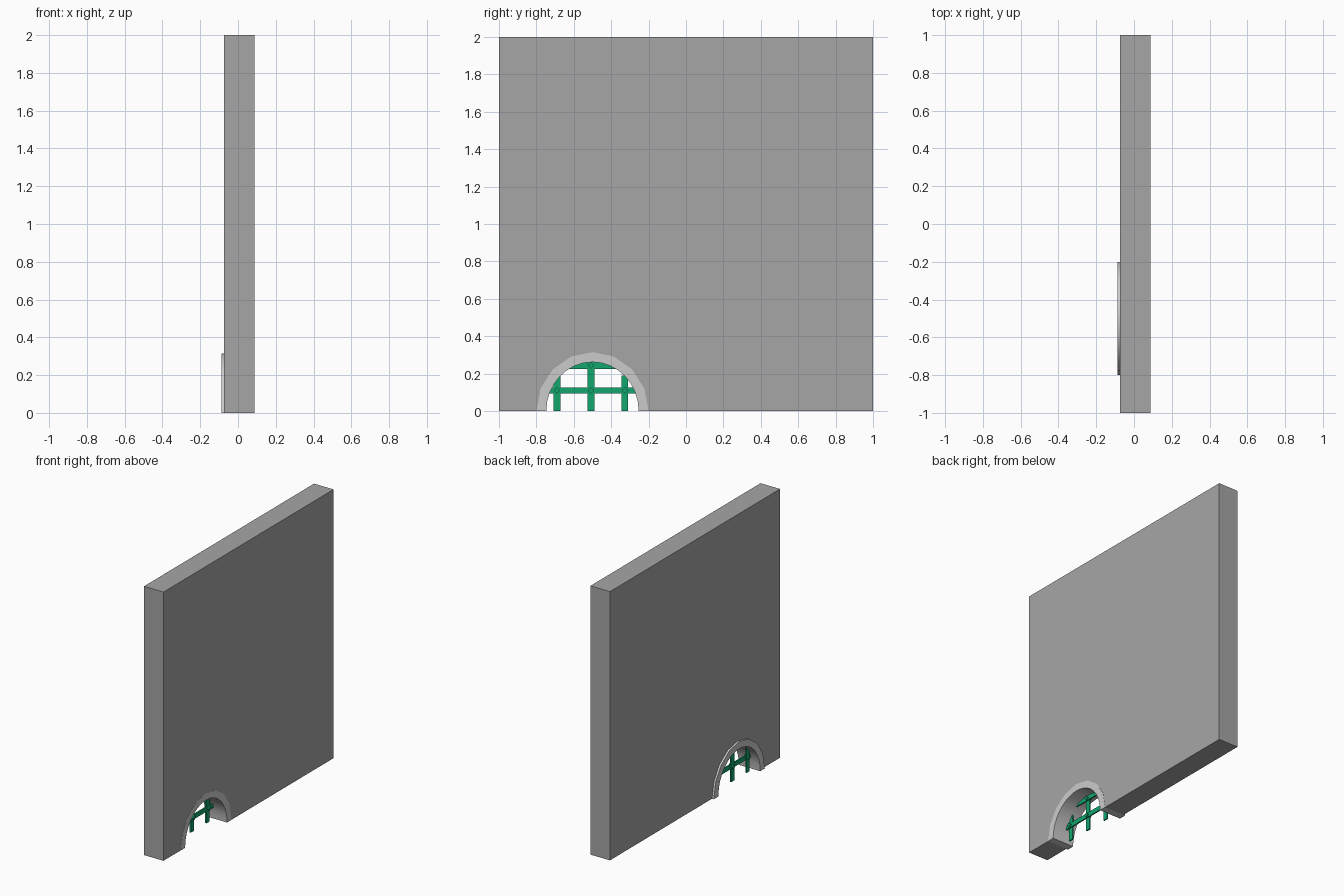
import bpy, bmesh, math
from mathutils import Matrix

if "Cube" in bpy.data.objects:
    bpy.data.objects.remove(bpy.data.objects["Cube"])

CY = -0.5  # centre of the drain arch


def material(name, color):
    mat = bpy.data.materials.new(name)
    mat.diffuse_color = (*color, 1)
    mat.use_nodes = True
    mat.node_tree.nodes["Principled BSDF"].inputs["Base Color"].default_value = mat.diffuse_color
    return mat


def finish(name, bm, mat):
    bmesh.ops.recalc_face_normals(bm, faces=bm.faces)
    me = bpy.data.meshes.new(name)
    bm.to_mesh(me)
    bm.free()
    me.materials.append(mat)
    ob = bpy.data.objects.new(name, me)
    bpy.context.collection.objects.link(ob)
    return ob


def arch(ry, rz, n):
    return [(CY - ry * math.cos(math.pi * i / n), rz * math.sin(math.pi * i / n)) for i in range(n + 1)]


def prism(name, profile, x0, x1, mat):
    """Extrude a y-z outline along x."""
    bm = bmesh.new()
    face = bm.faces.new([bm.verts.new((x0, y, z)) for y, z in profile])
    ext = bmesh.ops.extrude_face_region(bm, geom=[face])
    verts = [v for v in ext["geom"] if isinstance(v, bmesh.types.BMVert)]
    bmesh.ops.translate(bm, verts=verts, vec=(x1 - x0, 0, 0))
    return finish(name, bm, mat)


def bar(name, y0, y1, z0, z1, x, thick, mat):
    bm = bmesh.new()
    bmesh.ops.create_cube(bm, size=1)
    bmesh.ops.scale(bm, verts=bm.verts, vec=(thick, y1 - y0, z1 - z0))
    bmesh.ops.translate(bm, verts=bm.verts, vec=(x, (y0 + y1) / 2, (z0 + z1) / 2))
    return finish(name, bm, mat)


def rivet(name, y, z, x, mat):
    bm = bmesh.new()
    bmesh.ops.create_cone(bm, cap_ends=True, segments=4, radius1=0.018, radius2=0.018, depth=0.036,
                          matrix=Matrix.Translation((x, y, z)) @ Matrix.Rotation(math.pi / 2, 4, 'Y'))
    return finish(name, bm, mat)


wall_grey = material("wall_grey", (0.38, 0.38, 0.38))
trim_grey = material("trim_grey", (0.53, 0.53, 0.53))
green = material("green_metal", (0.006, 0.38, 0.15))

outer, inner = arch(0.3, 0.315, 8), arch(0.247, 0.262, 16)

# Wall slab with arched opening
prism("wall", [(-1, 0)] + outer + [(1, 0), (1, 2), (-1, 2)], -0.074, 0.0865, wall_grey)

# Arch lining, standing proud of the back face
trim = prism("arch_trim", outer + inner[::-1], -0.0885, 0.0875, trim_grey)
bpy.context.view_layer.objects.active = trim
trim.select_set(True)
bpy.ops.object.shade_smooth_by_angle(angle=math.radians(35))

# Grate bars
GX = -0.02
for i, (y, top) in enumerate([(-0.69, 0.19), (-0.508, 0.275), (-0.327, 0.19)]):
    bar(f"grate_upright_{i}", y - 0.018, y + 0.018, 0, top, GX - 0.004, 0.01, green)
    rivet(f"rivet_low_{i}", y, 0.11, GX, green)
bar("grate_crossbar_low", -0.75, -0.25, 0.093, 0.127, GX + 0.004, 0.01, green)
bar("grate_crossbar_top", -0.64, -0.36, 0.226, 0.26, GX + 0.004, 0.01, green)
rivet("rivet_top", -0.508, 0.243, GX, green)
